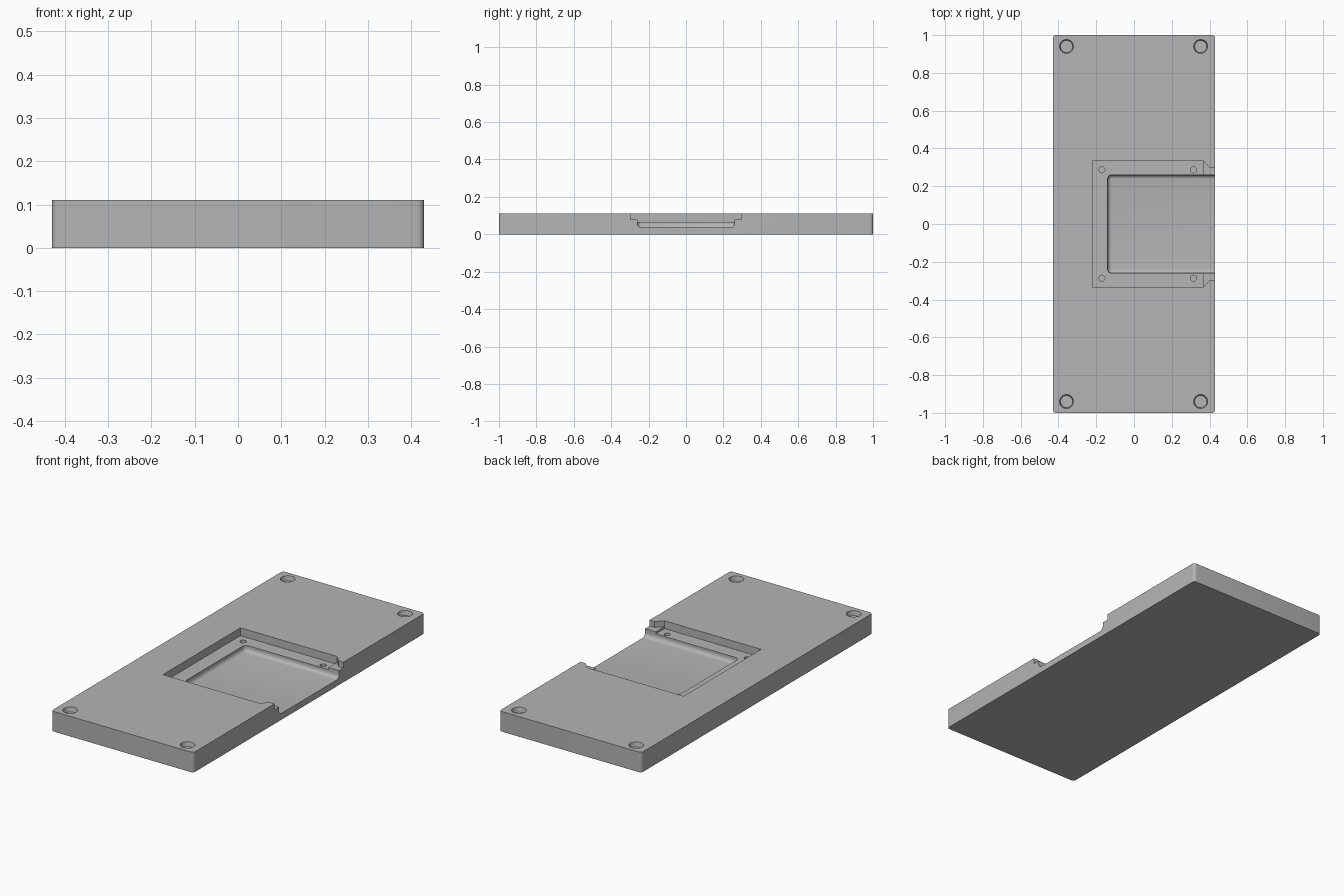
import bpy
import bmesh

cube = bpy.data.objects.get("Cube")
if cube:
    bpy.data.objects.remove(cube, do_unlink=True)

HALF_X, HALF_Y, TOP = 0.43, 1.0, 0.11
ABOVE = 0.2          # cutters reach past the top face
OUT = 0.6            # cutters reach past the open side

grey = bpy.data.materials.new("plain grey")
grey.use_nodes = True
grey.diffuse_color = (0.46, 0.46, 0.46, 1)
grey.node_tree.nodes["Principled BSDF"].inputs["Base Color"].default_value = (0.46, 0.46, 0.46, 1)


def make_object(name, bm):
    bmesh.ops.recalc_face_normals(bm, faces=bm.faces)
    mesh = bpy.data.meshes.new(name)
    bm.to_mesh(mesh)
    bm.free()
    mesh.materials.append(grey)
    obj = bpy.data.objects.new(name, mesh)
    bpy.context.collection.objects.link(obj)
    return obj


def prism(name, outline, z0, z1, radius=0, rounded=None):
    """Extrude an outline upward and round the edges chosen by a rule."""
    bm = bmesh.new()
    base = bm.faces.new([bm.verts.new((x, y, z0)) for x, y in outline])
    new = bmesh.ops.extrude_face_region(bm, geom=[base])["geom"]
    bmesh.ops.translate(bm, vec=(0, 0, z1 - z0),
                        verts=[v for v in new if isinstance(v, bmesh.types.BMVert)])
    if rounded:
        bmesh.ops.bevel(bm, geom=[e for e in bm.edges if rounded(e)], offset=radius,
                        segments=6, profile=0.5, affect='EDGES')
    return make_object(name, bm)


def rectangle(x0, x1, y):
    return [(x0, -y), (x1, -y), (x1, y), (x0, y)]


def round_cutter(name, x, y, z0, r_floor, r_top):
    """Hole with a slightly flared mouth at the given height."""
    bm = bmesh.new()
    bmesh.ops.create_cone(bm, cap_ends=True, segments=32, radius1=r_floor,
                          radius2=r_top, depth=TOP - z0 if r_top != r_floor else ABOVE - z0)
    height = max(v.co.z for v in bm.verts)
    bmesh.ops.translate(bm, verts=bm.verts, vec=(x, y, z0 + height))
    # carry the mouth straight up so the cut clears the surface
    if r_top != r_floor:
        lid = max(bm.faces, key=lambda f: f.calc_center_median().z)
        new = bmesh.ops.extrude_face_region(bm, geom=[lid])["geom"]
        bmesh.ops.translate(bm, vec=(0, 0, 0.05),
                            verts=[v for v in new if isinstance(v, bmesh.types.BMVert)])
        bmesh.ops.delete(bm, geom=[lid], context='FACES_ONLY') if lid.is_valid else None
    return make_object(name, bm)


def upright(e):
    return abs(e.verts[0].co.z - e.verts[1].co.z) > 0.01


def low_or_upright(e):
    return upright(e) or e.verts[0].co.z < TOP


# Plate with softly rounded corners
plate = prism("base_plate", rectangle(-HALF_X, HALF_X, HALF_Y), 0, TOP, 0.016, upright)

# Recessed ledge, raised exit sill with angled shoulders, and deep pocket
exit_outline = [(0.35, -0.335), (0.365, -0.335), (0.40, -0.298), (OUT, -0.298)]
exit_outline += [(x, -y) for x, y in reversed(exit_outline)]
cutters = [
    prism("ledge_cutter", rectangle(-0.22, 0.365, 0.335), 0.067, ABOVE),
    prism("exit_cutter", exit_outline, 0.078, ABOVE + 0.01),
    prism("pocket_cutter", rectangle(-0.14, OUT, 0.26), 0.035, ABOVE + 0.02,
          0.022, low_or_upright),
]

# Corner sockets and small screw holes
for sy in (-1, 1):
    for x in (-0.357, 0.353):
        cutters.append(round_cutter("corner_socket_cutter", x, sy * 0.94, 0.085, 0.032, 0.037))
    for x in (-0.17, 0.315):
        cutters.append(round_cutter("screw_hole_cutter", x, sy * 0.287, 0.03, 0.016, 0.016))

bpy.context.view_layer.objects.active = plate
for cutter in cutters:
    mod = plate.modifiers.new("cut", 'BOOLEAN')
    mod.operation = 'DIFFERENCE'
    mod.solver = 'EXACT'
    mod.object = cutter
    bpy.ops.object.modifier_apply(modifier=mod.name)
    bpy.data.objects.remove(cutter, do_unlink=True)

bpy.ops.object.select_all(action='DESELECT')
plate.select_set(True)
bpy.ops.object.shade_smooth_by_angle(angle=0.6)
